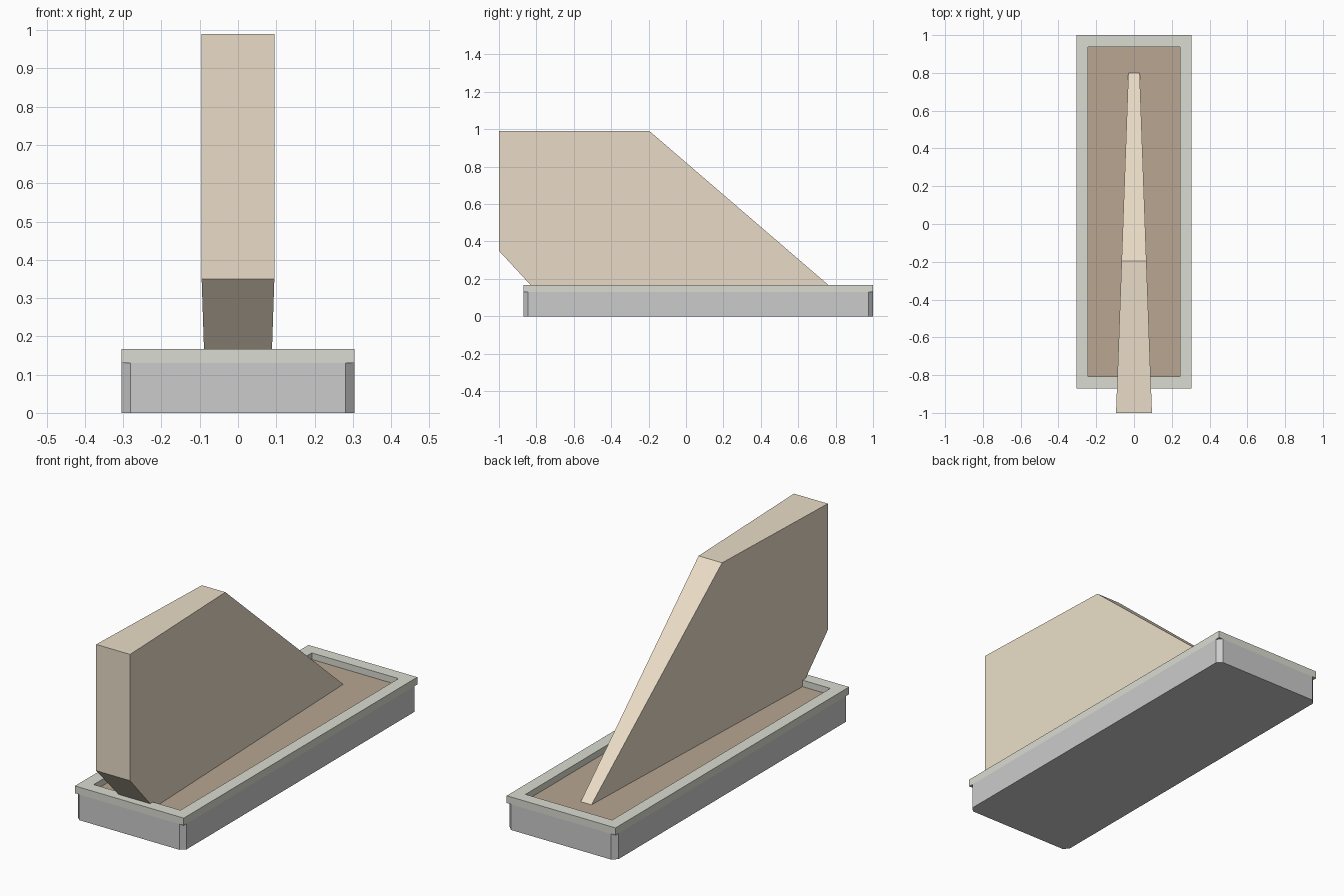
import bpy, bmesh

if "Cube" in bpy.data.objects:
    bpy.data.objects.remove(bpy.data.objects["Cube"])

Y0, Y1, HX = -0.87, 1.0, 0.305   # planter footprint
CH = 0.024                       # corner chamfer
Z_RIM, Z_TOP = 0.13, 0.167
Z_SOIL = 0.134


def finish(name, bm, color=None):
    bmesh.ops.recalc_face_normals(bm, faces=bm.faces[:])
    me = bpy.data.meshes.new(name)
    bm.to_mesh(me)
    bm.free()
    ob = bpy.data.objects.new(name, me)
    bpy.context.collection.objects.link(ob)
    if color:
        mat = bpy.data.materials.new(name + "_colour")
        mat.diffuse_color = (*color, 1)
        mat.use_nodes = True
        mat.node_tree.nodes["Principled BSDF"].inputs["Base Color"].default_value = mat.diffuse_color
        me.materials.append(mat)
    return ob


def loft(bm, loops, closed=False):
    """Skin equal-length loops; cap the ends, or join last to first."""
    rings = [[bm.verts.new(p) for p in loop] for loop in loops]
    n = len(rings[0])
    pairs = list(zip(rings, rings[1:] + rings[:1]))
    for a, b in pairs if closed else pairs[:-1]:
        for i in range(n):
            j = (i + 1) % n
            bm.faces.new((a[i], a[j], b[j], b[i]))
    if not closed:
        bm.faces.new(rings[0])
        bm.faces.new(rings[-1])


def rect(inset, z):
    x, a, b = HX - inset, Y0 + inset, Y1 - inset
    return [(-x, a, z), (x, a, z), (x, b, z), (-x, b, z)]


def chamfered(z):
    x, a, b, c = HX, Y0, Y1, CH
    pts = [(-x + c, a), (x - c, a), (x, a + c), (x, b - c),
           (x - c, b), (-x + c, b), (-x, b - c), (-x, a + c)]
    return [(px, py, z) for px, py in pts]


# Planter box with chamfered vertical corners
bm = bmesh.new()
loft(bm, [chamfered(0), chamfered(Z_RIM)])
finish("planter_box", bm)

# Square-cornered rim frame
bm = bmesh.new()
loft(bm, [rect(0, Z_RIM), rect(0, Z_TOP), rect(0.062, Z_TOP), rect(0.062, Z_RIM)], closed=True)
finish("planter_rim", bm, (0.70, 0.71, 0.63))

# Soil inside the rim
bm = bmesh.new()
loft(bm, [rect(0.062, 0.11), rect(0.062, Z_SOIL)])
finish("soil", bm, (0.48, 0.38, 0.29))

# Upright fin: side profile in y/z, thinning towards the back
profile = [(-1.0, 0.35), (-1.0, 0.99), (-0.195, 0.99), (0.80, Z_SOIL), (-0.80, Z_SOIL)]
bm = bmesh.new()
loft(bm, [[(s * (0.095 - 0.0361 * (y + 1)), y, z) for y, z in profile] for s in (-1, 1)])
finish("upright_fin", bm, (0.82, 0.72, 0.57))
